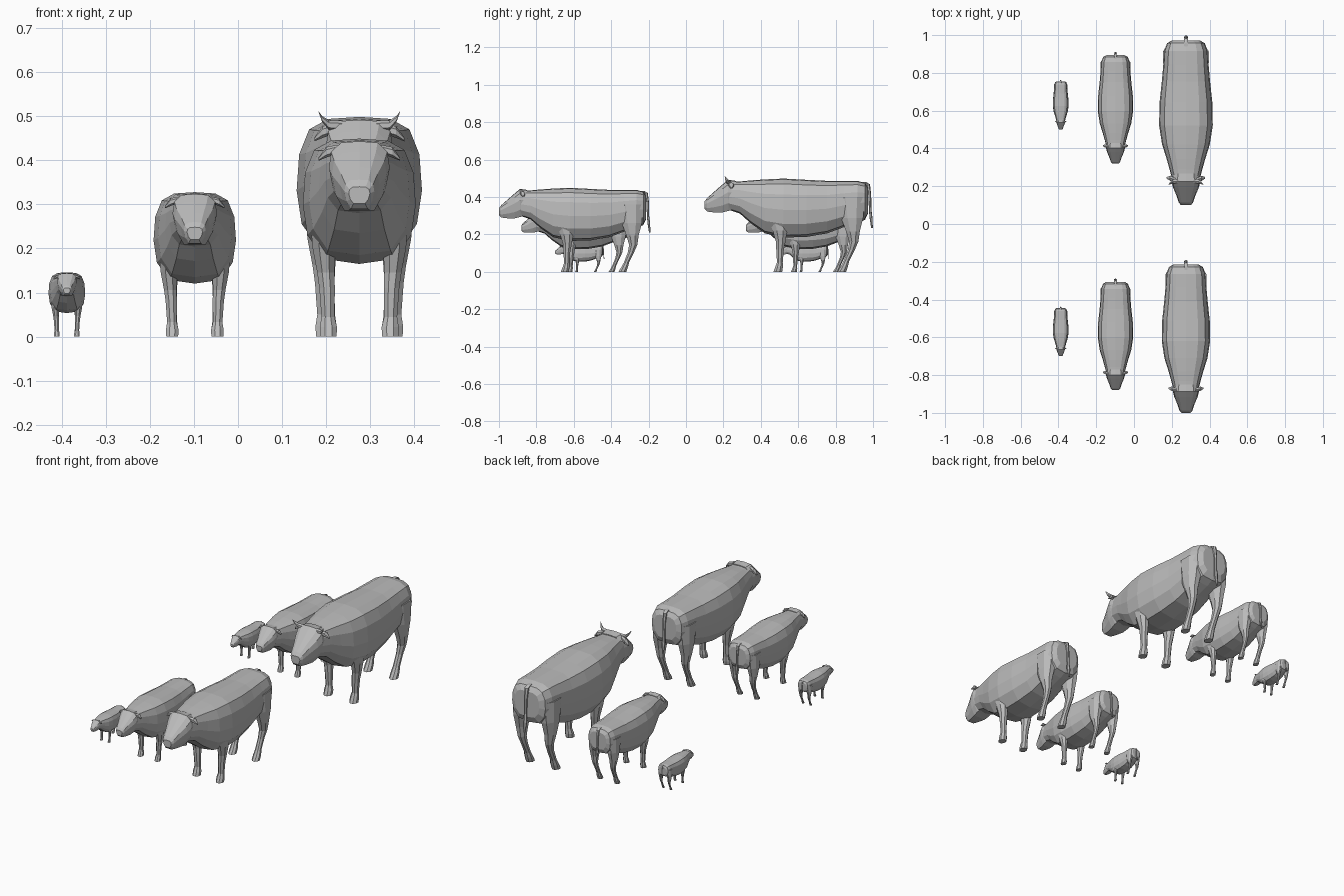
import bpy, bmesh
from math import cos, sin, tau
from mathutils import Vector

if "Cube" in bpy.data.objects:
    bpy.data.objects.remove(bpy.data.objects["Cube"], do_unlink=True)

grey = bpy.data.materials.new("plain_grey")
grey.use_nodes = True
grey.diffuse_color = (0.5, 0.5, 0.5, 1)
bsdf = next(n for n in grey.node_tree.nodes if n.type == 'BSDF_PRINCIPLED')
bsdf.inputs["Base Color"].default_value = (0.5, 0.5, 0.5, 1)
bsdf.inputs["Roughness"].default_value = 0.8


def loft(name, rings):
    """Skin a list of equal-length point rings and cap both ends."""
    bm = bmesh.new()
    loops = [[bm.verts.new(p) for p in ring] for ring in rings]
    n = len(loops[0])
    for a, b in zip(loops, loops[1:]):
        for i in range(n):
            j = (i + 1) % n
            bm.faces.new((a[i], a[j], b[j], b[i]))
    bm.faces.new(loops[0])
    bm.faces.new(loops[-1])
    bmesh.ops.recalc_face_normals(bm, faces=bm.faces)
    mesh = bpy.data.meshes.new(name)
    bm.to_mesh(mesh)
    bm.free()
    mesh.materials.append(grey)
    return mesh


def barrel(name, section, stations):
    """Stations along y: (y, half width, top z, bottom z)."""
    full = section + [(-x, z) for x, z in section[-2:0:-1]]
    return loft(name, [[(w * x, y, lo + (hi - lo) * z) for x, z in full]
                       for y, w, hi, lo in stations])


def limb(name, stations, u, v, side=1, sides=8):
    """Stations: (x, y, z, radius along u, radius along v)."""
    u, v = Vector(u), Vector(v)
    rings = []
    for x, y, z, ru, rv in stations:
        ring = []
        for k in range(sides):
            a = tau * (k + 0.5) / sides
            p = Vector((x, y, z)) + u * (ru * cos(a)) + v * (rv * sin(a))
            ring.append((p.x * side, p.y, p.z))
        rings.append(ring)
    return loft(name, rings)


X, Y, Z = (1, 0, 0), (0, 1, 0), (0, 0, 1)

# Trunk with neck, brisket, belly and rump
trunk_section = [(0, 1), (.5, .985), (.8, .91), (.96, .73), (1, .47),
                 (.92, .23), (.62, .04), (0, 0)]
parts = {"body": barrel("body", trunk_section, [
    (.11, .062, .432, .30), (.17, .078, .435, .28), (.22, .092, .44, .235),
    (.29, .114, .445, .185), (.38, .128, .449, .165), (.49, .126, .443, .168),
    (.59, .115, .438, .185), (.67, .108, .438, .215), (.735, .104, .438, .235),
    (.772, .09, .428, .25), (.786, .066, .405, .28)])}

# Wedge-shaped head
head_section = [(0, 1), (.6, .98), (.92, .84), (1, .6), (.85, .25), (.55, 0), (0, 0)]
parts["head"] = barrel("head", head_section, [
    (0, .024, .34, .302), (.012, .034, .356, .29), (.045, .045, .385, .286),
    (.085, .062, .42, .286), (.112, .069, .443, .293), (.15, .062, .438, .30)])

# Tail with a tuft
parts["tail"] = limb("tail", [
    (0, .765, .432, .01, .012), (0, .787, .422, .011, .009),
    (0, .795, .37, .008, .007), (0, .797, .30, .007, .006),
    (0, .801, .26, .011, .007), (0, .806, .21, .004, .004)], X, Y, sides=6)

for label, side in (("left", 1), ("right", -1)):
    # Legs end in slightly flared hooves
    parts[label + "_front_leg"] = limb("front_leg", [
        (.082, .35, .29, .034, .06), (.08, .362, .20, .028, .038),
        (.076, .366, .145, .021, .025), (.073, .363, .11, .019, .02),
        (.071, .362, .045, .016, .015), (.07, .358, .022, .021, .02),
        (.07, .352, 0, .02, .023)], X, Y, side)
    parts[label + "_hind_leg"] = limb("hind_leg", [
        (.07, .705, .36, .042, .072), (.076, .71, .26, .036, .058),
        (.077, .714, .195, .027, .036), (.074, .718, .145, .02, .024),
        (.071, .706, .105, .016, .018), (.07, .682, .05, .016, .015),
        (.07, .672, .025, .02, .019), (.07, .66, 0, .02, .023)], X, Y, side)
    # Drooping ears
    parts[label + "_ear"] = limb("ear", [
        (.05, .122, .425, .008, .01), (.075, .128, .418, .014, .012),
        (.092, .13, .403, .004, .004)], Y, Z, side, 6)
    # Upturned horns
    parts[label + "_horn"] = limb("horn", [
        (.035, .115, .43, .011, .011), (.062, .112, .432, .01, .01),
        (.076, .104, .445, .006, .006), (.083, .097, .459, .001, .001)],
        Y, Z, side, 6)

# The herd: name, centre x, nose y, scale, horned
herd = [("bull", .275, .10, 1.11, True), ("cow", .275, -1.0, 1.0, False),
        ("back_heifer", -.098, .32, .73, False),
        ("front_heifer", -.098, -.88, .73, False),
        ("back_calf", -.388, .50, .325, False),
        ("front_calf", -.388, -.70, .325, False)]
for animal, x, y, size, horned in herd:
    for part, mesh in parts.items():
        if part.endswith("horn") and not horned:
            continue
        ob = bpy.data.objects.new(animal + "_" + part, mesh)
        ob.location = (x, y, 0)
        ob.scale = (size, size, size)
        bpy.context.scene.collection.objects.link(ob)
